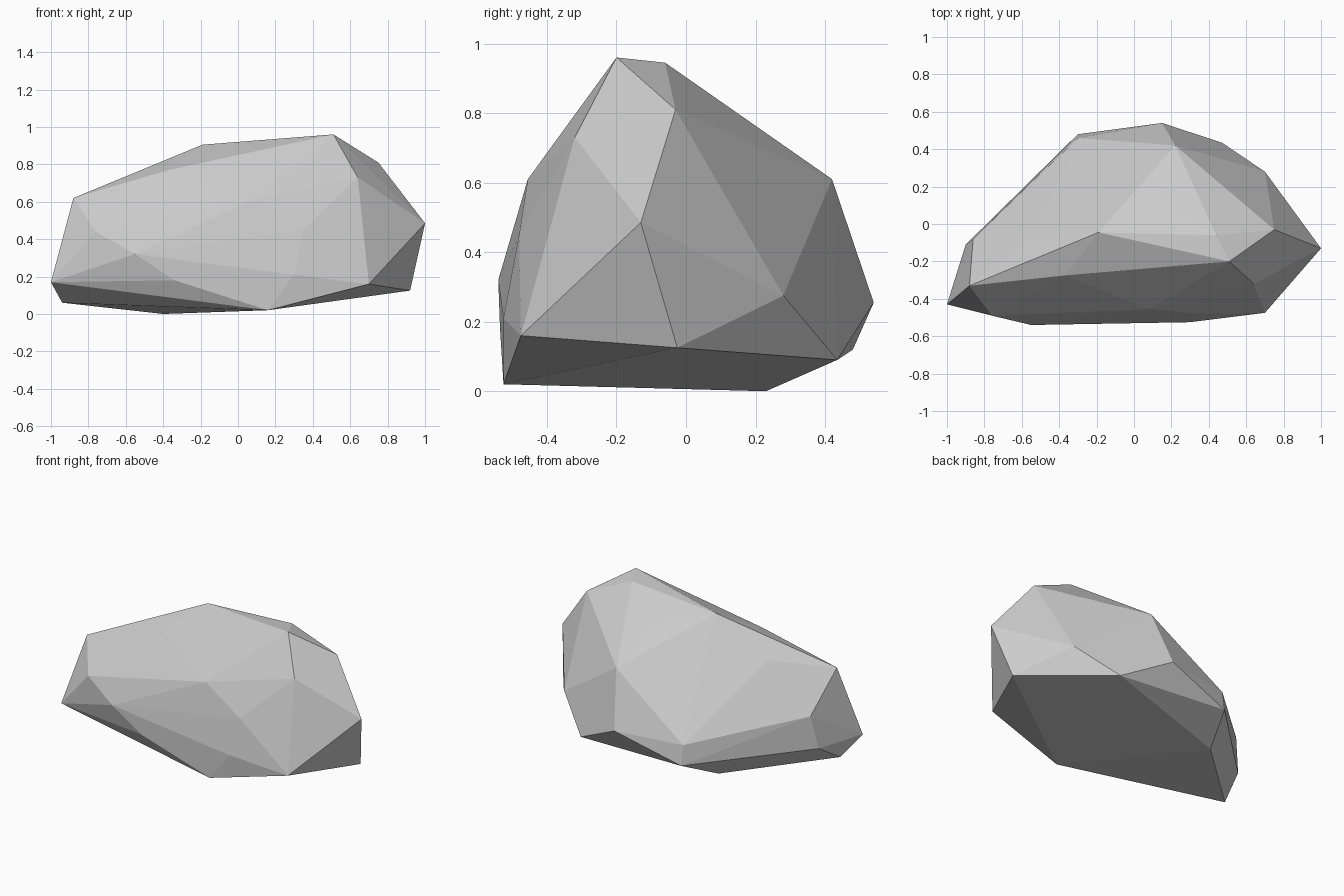
import bpy
import bmesh
from mathutils import Vector

# Remove the default object only
default_cube = bpy.data.objects.get("Cube")
if default_cube:
    bpy.data.objects.remove(default_cube, do_unlink=True)


def make_material(name, colour):
    material = bpy.data.materials.new(name)
    material.use_nodes = True
    material.diffuse_color = colour
    shader = next(n for n in material.node_tree.nodes if n.type == 'BSDF_PRINCIPLED')
    shader.inputs["Base Color"].default_value = colour
    shader.inputs["Roughness"].default_value = 0.9
    return material


def make_boulder(name, corner_groups, material):
    """Wrap a taut faceted skin around the corner points."""
    bm = bmesh.new()
    for group in corner_groups:
        for corner in group:
            bm.verts.new(Vector(corner))
    hull = bmesh.ops.convex_hull(bm, input=bm.verts, use_existing_faces=False)
    spare = {g for g in hull["geom_interior"] + hull["geom_unused"]
             if isinstance(g, bmesh.types.BMVert)}
    bmesh.ops.delete(bm, geom=list(spare), context='VERTS')
    bmesh.ops.recalc_face_normals(bm, faces=bm.faces)
    for face in bm.faces:
        face.smooth = False

    mesh = bpy.data.meshes.new(name)
    bm.to_mesh(mesh)
    bm.free()
    mesh.materials.append(material)
    boulder = bpy.data.objects.new(name, mesh)
    bpy.context.collection.objects.link(boulder)
    return boulder


# Underside and lower rim
base = [(-.94, -.28, .06), (-.4, .23, 0), (.16, -.525, .02),
        (.92, -.025, .125), (.47, .435, .09), (-.3, .48, .12)]

# Chiselled front wall
front = [(-1, -.43, .17), (-.76, -.49, .44), (-.55, -.54, .32),
         (-.34, -.535, .18), (.3, -.525, .21), (.7, -.475, .16),
         (.35, -.48, .45), (.08, -.455, .61), (.64, -.32, .73)]

# Ridge along the crown
crown = [(-.88, -.33, .62), (-.37, -.275, .77), (-.55, -.07, .68),
         (-.19, -.045, .905), (.51, -.2, .96), (.44, -.06, .945),
         (.12, .12, .815), (.75, -.03, .81)]

# Sloping back and both ends
back = [(1, -.13, .485), (.7, .28, .275), (.22, .42, .61), (.15, .54, .255),
        (-.3, .46, .25), (-.86, -.08, .385), (-.9, -.11, .17)]

stone_grey = make_material("stone grey", (0.6, 0.6, 0.6, 1))
make_boulder("boulder", [base, front, crown, back], stone_grey)
